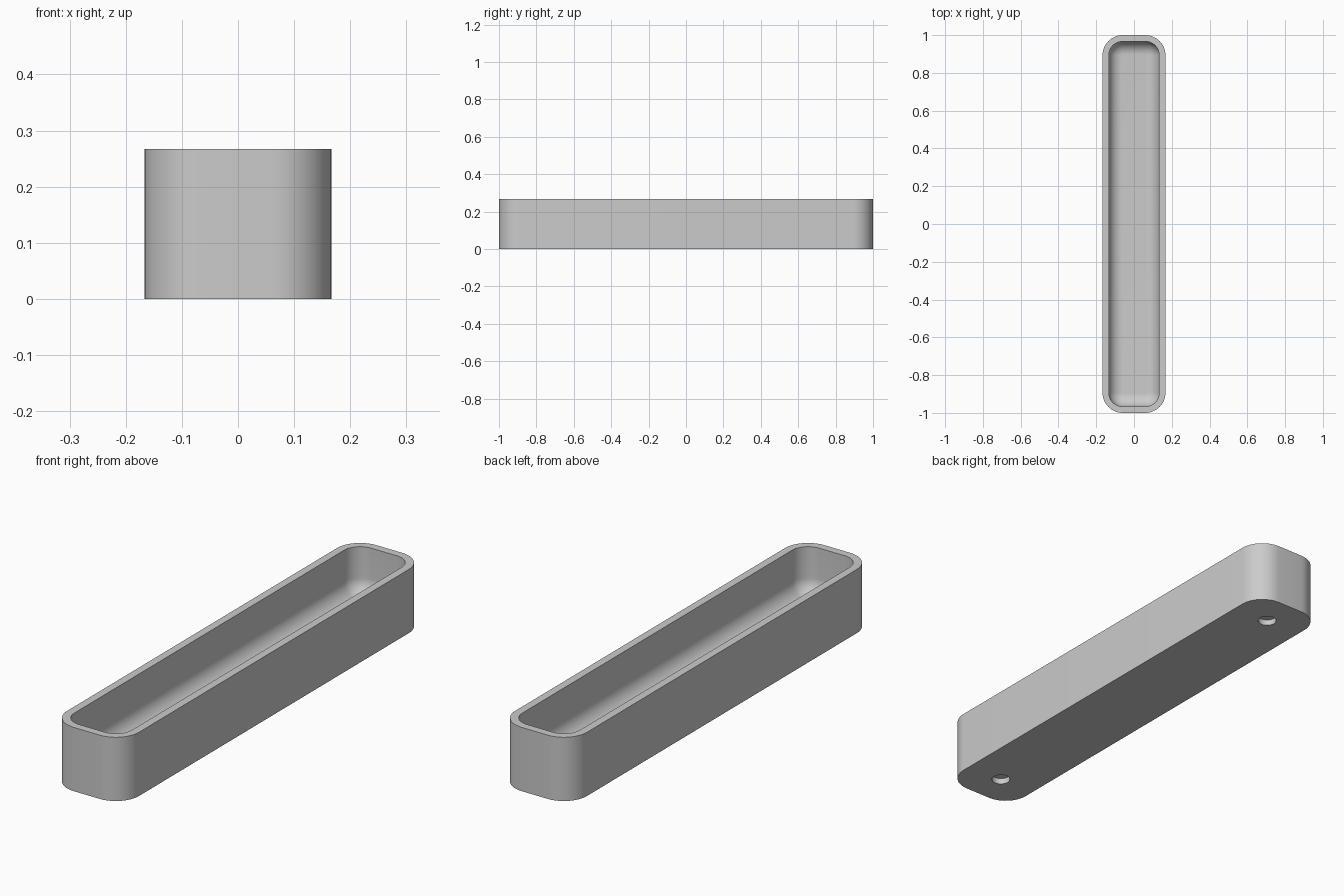
import bpy
import bmesh
import math

HALF_X, HALF_Y, HEIGHT = 0.1667, 1.0, 0.267
CORNER, WALL, FLOOR, FILLET = 0.107, 0.0333, 0.067, 0.07
STEPS = 12

if "Cube" in bpy.data.objects:
    bpy.data.objects.remove(bpy.data.objects["Cube"], do_unlink=True)

grey = bpy.data.materials.new("light grey")
grey.use_nodes = True
colour = (0.6, 0.6, 0.6, 1)
grey.diffuse_color = colour
grey.node_tree.nodes["Principled BSDF"].inputs["Base Color"].default_value = colour


def rounded_loop(bm, inset, z):
    """Rounded rectangle, inset from the outer wall."""
    radius = CORNER - inset
    cx, cy = HALF_X - CORNER, HALF_Y - CORNER
    verts = []
    for corner, (sx, sy) in enumerate([(1, 1), (-1, 1), (-1, -1), (1, -1)]):
        for i in range(STEPS + 1):
            a = math.pi / 2 * (corner + i / STEPS)
            verts.append(bm.verts.new((sx * cx + radius * math.cos(a),
                                       sy * cy + radius * math.sin(a), z)))
    return verts


# Tray: outer wall, rim, inner wall, rounded floor edge
profile = [(0, 0), (0, HEIGHT), (WALL, HEIGHT)]
for i in range(STEPS + 1):
    a = math.pi / 2 * i / STEPS
    profile.append((WALL + FILLET * (1 - math.cos(a)),
                    FLOOR + FILLET * (1 - math.sin(a))))
bm = bmesh.new()
loops = [rounded_loop(bm, inset, z) for inset, z in profile]
for low, high in zip(loops, loops[1:]):
    for i in range(len(low)):
        j = (i + 1) % len(low)
        bm.faces.new((low[i], low[j], high[j], high[i]))
bm.faces.new(loops[0])
bm.faces.new(loops[-1])
bmesh.ops.recalc_face_normals(bm, faces=bm.faces)
mesh = bpy.data.meshes.new("tray")
bm.to_mesh(mesh)
bm.free()
mesh.materials.append(grey)
tray = bpy.data.objects.new("tray", mesh)
bpy.context.collection.objects.link(tray)
bpy.context.view_layer.objects.active = tray

# Blind round holes in the underside
for side in (-1, 1):
    bpy.ops.mesh.primitive_cylinder_add(vertices=48, radius=0.037, depth=0.05,
                                        location=(0, side * 0.853, 0))
    cutter = bpy.context.object
    cutter.name = "hole_cutter"
    cutter.hide_render = True
    cutter.data.materials.append(grey)
    cut = tray.modifiers.new("hole", "BOOLEAN")
    cut.operation = "DIFFERENCE"
    cut.solver = "EXACT"
    cut.object = cutter
    bpy.ops.object.select_all(action="DESELECT")
    tray.select_set(True)
    bpy.context.view_layer.objects.active = tray
    bpy.ops.object.modifier_apply(modifier=cut.name)
    bpy.data.objects.remove(cutter, do_unlink=True)

bpy.ops.object.shade_smooth_by_angle(angle=math.radians(35))
